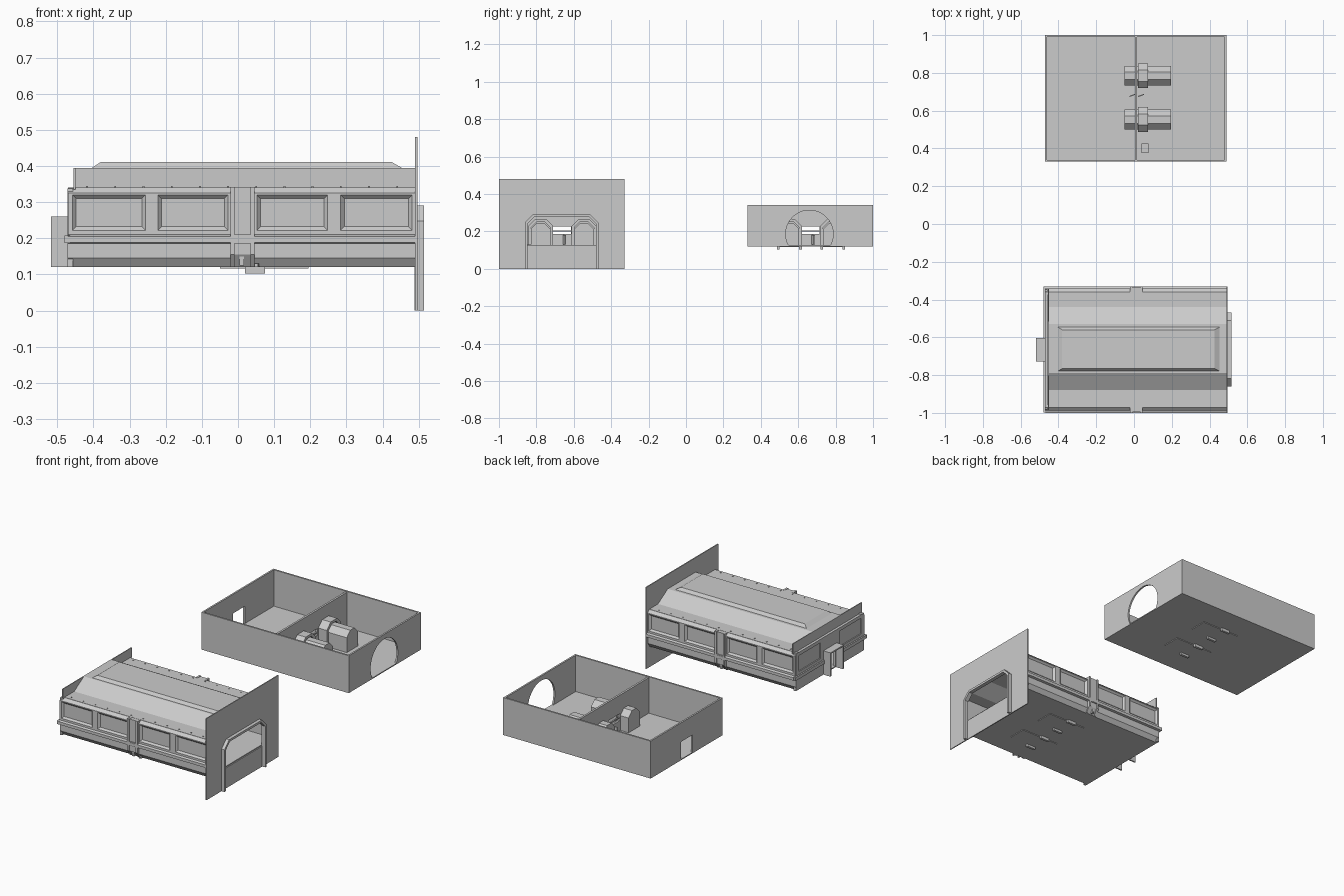
import bpy, bmesh, math

if "Cube" in bpy.data.objects:
    bpy.data.objects.remove(bpy.data.objects["Cube"])

YA, YB = -0.665, 0.665          # centre lines of the closed hall and the open hall
X0, X1 = -0.47, 0.49            # length of both halls


def loft(name, a, b):
    """Solid between two matching rings of 3D points."""
    bm = bmesh.new()
    va = [bm.verts.new(p) for p in a]
    vb = [bm.verts.new(p) for p in b]
    n = len(va)
    bm.faces.new(va)
    bm.faces.new(vb[::-1])
    for i in range(n):
        bm.faces.new((va[i], vb[i], vb[(i + 1) % n], va[(i + 1) % n]))
    bmesh.ops.recalc_face_normals(bm, faces=bm.faces)
    me = bpy.data.meshes.new(name)
    bm.to_mesh(me)
    bm.free()
    ob = bpy.data.objects.new(name, me)
    bpy.context.collection.objects.link(ob)
    return ob


def prism(name, pts, x0, x1, yc=0.0, side=1):
    """Extrude a (y, z) profile along x."""
    return loft(name, [(x0, yc + side * y, z) for y, z in pts],
                [(x1, yc + side * y, z) for y, z in pts])


def box(name, x0, x1, y0, y1, z0, z1):
    return prism(name, [(y0, z0), (y1, z0), (y1, z1), (y0, z1)], x0, x1)


def cut(ob, cutter):
    cutter.hide_render = True
    m = ob.modifiers.new("cut", 'BOOLEAN')
    m.operation, m.object, m.solver = 'DIFFERENCE', cutter, 'EXACT'
    bpy.context.view_layer.objects.active = ob
    bpy.ops.object.modifier_apply(modifier=m.name)
    bpy.data.objects.remove(cutter)


def hood(w, top, base, c):
    """Chamfered arch outline."""
    return [(-w, base), (-w, top - c), (-w + c, top), (w - c, top), (w, top - c), (w, base)]


def arch(name, w, top, base, c, t, x0, x1, yc):
    """Chamfered arch band of thickness t."""
    return prism(name, hood(w, top, base, c) + hood(w - t, top - t, base, c * 0.85)[::-1], x0, x1, yc)


# ---------- interior shared by both halls ----------
def interior(tag, yc):
    wall = box(tag + "_divider", 0.004, 0.016, yc - 0.325, yc + 0.325, 0.125, 0.335)
    cut(wall, box("c", -0.1, 0.1, yc - 0.055, yc + 0.05, 0.185, 0.226))
    box(tag + "_window_bar", 0.006, 0.014, yc - 0.055, yc + 0.05, 0.199, 0.204)
    # two machines: long hood with a taller hoop around it
    for i, v in enumerate((-0.112, 0.12)):
        prism(f"{tag}_machine_{i}", hood(0.052, 0.245, 0.116, 0.032), -0.05, 0.195, yc + v)
        arch(f"{tag}_machine_hoop_{i}", 0.066, 0.265, 0.103, 0.036, 0.014, 0.02, 0.075, yc + v)
    # floor duct with a bend, small cabinet, lever
    r = [(math.cos(a), math.sin(a)) for a in (math.pi - k * math.pi / 8 for k in range(5))]
    duct = [(0.045, -0.32)] + [(0.085 + 0.04 * c, -0.205 + 0.04 * s) for c, s in r]
    duct += [(0.27, -0.165), (0.27, -0.197), (0.085, -0.197), (0.055, -0.32)]
    loft(tag + "_floor_duct", [(x, yc + y, 0.12) for x, y in duct], [(x, yc + y, 0.13) for x, y in duct])
    box(tag + "_cabinet", 0.04, 0.078, yc - 0.29, yc - 0.24, 0.12, 0.165)
    for x, y in ((-0.025, 0.012), (0.022, 0.012)):
        q = [(x, yc + y - 0.005), (x + 0.03, yc + y + 0.006), (x + 0.03, yc + y + 0.012), (x, yc + y + 0.001)]
        loft(tag + "_door_leaf", [(a, b, 0.13) for a, b in q], [(a, b, 0.18) for a, b in q])


interior("closed", YA)
interior("open", YB)

# ---------- open hall ----------
T = 0.01
box("open_floor", X0, X1, YB - 0.335, YB + 0.335, 0.12, 0.126)
for n, s in (("front", -1), ("back", 1)):
    y0, y1 = sorted((YB + s * 0.335, YB + s * (0.335 - T)))
    box(f"open_{n}_wall", X0, X1, y0, y1, 0.12, 0.34)
left = box("open_left_wall", X0, X0 + T, YB - 0.326, YB + 0.326, 0.12, 0.34)
cut(left, box("c", -0.6, -0.4, YB - 0.055, YB + 0.055, 0.126, 0.228))
right = box("open_right_wall", X1 - T, X1, YB - 0.326, YB + 0.326, 0.12, 0.34)
a0 = -math.asin(0.06 / 0.127)
arc = [a0 + k * (math.pi - 2 * a0) / 30 for k in range(31)]
cut(right, prism("c", [(0.127 * math.cos(a), 0.186 + 0.127 * math.sin(a)) for a in arc], 0.4, 0.6, YB - 0.005))

# ---------- closed hall: long walls ----------
wall_pts = [(-0.302, 0.12), (-0.32, 0.145), (-0.32, 0.186), (-0.335, 0.188), (-0.335, 0.205), (-0.323, 0.21),
            (-0.323, 0.325), (-0.306, 0.34), (-0.29, 0.34), (-0.29, 0.12)]
pil_pts = [(-0.305, 0.12), (-0.329, 0.155), (-0.329, 0.34), (-0.29, 0.34), (-0.29, 0.12)]
rib_pts = [(-0.31, 0.12), (-0.335, 0.155), (-0.335, 0.342), (-0.3, 0.342), (-0.3, 0.12)]
panels = ((-0.462, -0.252), (-0.226, -0.024), (0.048, 0.252), (0.28, 0.486))
for n, s in (("front", 1), ("back", -1)):
    wall = prism(f"{n}_wall", wall_pts, X0, X1, YA, s)
    for a, b in panels:      # bevelled recesses
        out, inn = YA - s * 0.327, YA - s * 0.313
        e = 0.014
        cut(wall, loft("c", [(a, out, 0.218), (b, out, 0.218), (b, out, 0.324), (a, out, 0.324)],
                       [(a + e, inn, 0.218 + e), (b - e, inn, 0.218 + e),
                        (b - e, inn, 0.324 - e), (a + e, inn, 0.324 - e)]))
    prism(f"{n}_pilaster", pil_pts, -0.02, 0.045, YA, s)
    for x in (-0.021, 0.034):
        prism(f"{n}_pilaster_rib", rib_pts, x, x + 0.012, YA, s)
    for z in (0.186, 0.204):
        y0, y1 = sorted((YA - s * 0.334, YA - s * 0.32))
        box(f"{n}_pilaster_band", -0.015, 0.04, y0, y1, z, z + 0.006)
    # bolts along the roof edge
    for k in range(12):
        x = -0.42 + k * 0.078
        box(f"{n}_roof_bolt", x, x + 0.005, YA - s * 0.287 - 0.0025, YA - s * 0.287 + 0.0025, 0.34, 0.344)

# ---------- closed hall: floor, roof, ends ----------
box("closed_floor", X0, X1, YA - 0.302, YA + 0.302, 0.12, 0.126)
roof_top = [(-0.306, 0.341), (-0.215, 0.341), (-0.125, 0.395), (0.135, 0.395), (0.225, 0.341), (0.306, 0.341)]
prism("roof", roof_top + [(y, z - 0.01) for y, z in roof_top[::-1]], X0 + 0.015, X1, YA)
loft("roof_raised_panel",
     [(-0.405, -0.78, 0.394), (0.455, -0.78, 0.394), (0.455, -0.545, 0.394), (-0.405, -0.545, 0.394)],
     [(-0.38, -0.765, 0.411), (0.425, -0.765, 0.411), (0.425, -0.56, 0.411), (-0.38, -0.56, 0.411)])
box("roof_end_plate", -0.455, -0.45, YA - 0.32, YA + 0.32, 0.335, 0.395)
end = box("left_end_wall", X0 - 0.002, X0 + 0.013, YA - 0.318, YA + 0.318, 0.12, 0.338)
cut(end, box("c", -0.6, -0.4, YA - 0.05, YA + 0.05, 0.126, 0.24))
for n, s in (("front", -1), ("back", 1)):
    y0, y1 = sorted((YA + s * 0.09, YA + s * 0.29))
    cut(end, box("c", -0.5, X0 + 0.004, y0, y1, 0.225, 0.318))
    y0, y1 = sorted((YA + s * 0.06, YA + s * 0.333))
    box(f"left_end_ledge_{n}", -0.48, X0 + 0.005, y0, y1, 0.187, 0.207)
    # side of the left entry tunnel
    y0, y1 = sorted((YA + s * 0.062, YA + s * 0.054))
    box(f"entry_side_{n}", -0.518, X0, y0, y1, 0.12, 0.255)
box("entry_roof", -0.518, X0, YA - 0.062, YA + 0.062, 0.252, 0.26)

# ---------- tall gate plate on the right ----------
gate = [(-0.185, 0), (-0.185, 0.24), (-0.145, 0.28), (0.145, 0.28), (0.185, 0.24), (0.185, 0)]
prism("gate_plate", [(-0.335, 0)] + gate + [(0.335, 0), (0.335, 0.48), (-0.335, 0.48)], 0.49, 0.496, YA)
box("gate_sill", 0.489, 0.495, YA - 0.186, YA + 0.186, 0.0, 0.12)
arch("gate_frame", 0.196, 0.291, 0.0, 0.043, 0.013, 0.492, 0.515, YA)
